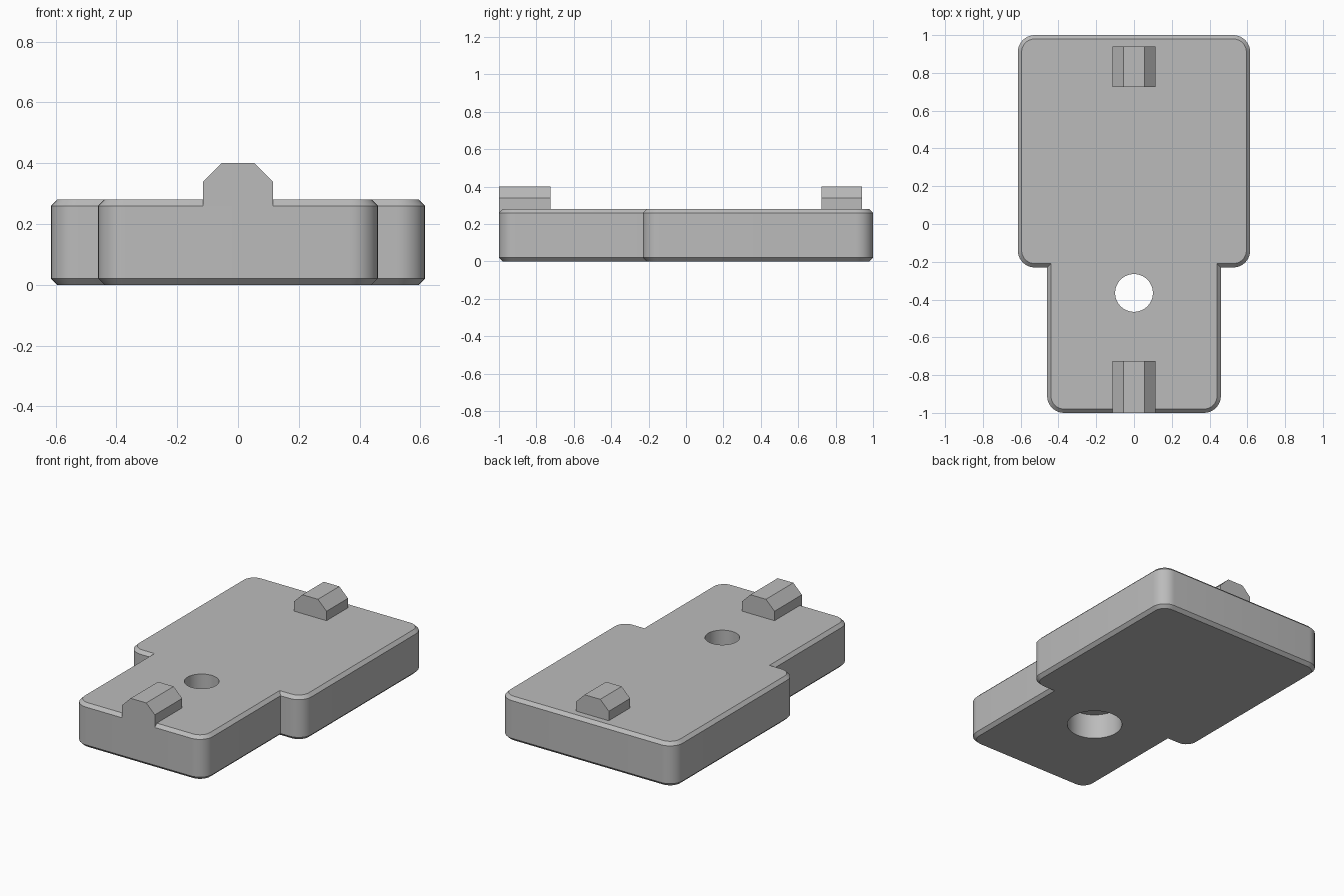
import bpy, bmesh
from math import sin, cos, pi

cube = bpy.data.objects.get("Cube")
if cube:
    bpy.data.objects.remove(cube, do_unlink=True)

grey = bpy.data.materials.new("plain grey")
grey.use_nodes = True
COLOUR = (0.5, 0.5, 0.5, 1)
grey.diffuse_color = COLOUR
grey.node_tree.nodes["Principled BSDF"].inputs["Base Color"].default_value = COLOUR

HEIGHT, CHAMFER, RADIUS = 0.28, 0.02, 0.09


def make_object(name, bm):
    bmesh.ops.recalc_face_normals(bm, faces=bm.faces)
    mesh = bpy.data.meshes.new(name)
    bm.to_mesh(mesh)
    bm.free()
    mesh.materials.append(grey)
    obj = bpy.data.objects.new(name, mesh)
    bpy.context.collection.objects.link(obj)
    return obj


def prism(points, offset):
    """Extrude a closed outline along an offset vector."""
    bm = bmesh.new()
    face = bm.faces.new([bm.verts.new(p) for p in points])
    new = bmesh.ops.extrude_face_region(bm, geom=[face])["geom"]
    bmesh.ops.translate(bm, vec=offset,
                        verts=[v for v in new if isinstance(v, bmesh.types.BMVert)])
    return bm


def corner(cx, cy, start, steps=10):
    """Quarter-circle corner, counterclockwise from the start angle."""
    angles = [start + pi / 2 * i / steps for i in range(steps + 1)]
    return [(cx + RADIUS * cos(a), cy + RADIUS * sin(a)) for a in angles]


# Stepped plate: narrow front, wide back, square inner corners
wide, narrow, step_y = 0.615, 0.46, -0.23
right_half = (corner(narrow - RADIUS, -1 + RADIUS, -pi / 2)
              + [(narrow, step_y)]
              + corner(wide - RADIUS, step_y + RADIUS, -pi / 2)
              + corner(wide - RADIUS, 1 - RADIUS, 0))
outline = right_half + [(-x, y) for x, y in reversed(right_half)]
bm = prism([(x, y, 0) for x, y in outline], (0, 0, HEIGHT))
rims = [e for e in bm.edges if abs(e.verts[0].co.z - e.verts[1].co.z) < 1e-5]
bmesh.ops.bevel(bm, geom=rims, offset=CHAMFER, offset_type='OFFSET',
                segments=1, affect='EDGES')
plate = make_object("plate", bm)

# Through hole with a wider counterbore from below
bm = bmesh.new()
profile = [(0, -0.1), (0.163, -0.1), (0.163, 0.16), (0.1, 0.16), (0.1, 0.4), (0, 0.4)]
verts = [bm.verts.new((r, 0, z)) for r, z in profile]
edges = [bm.edges.new(pair) for pair in zip(verts, verts[1:])]
bmesh.ops.spin(bm, geom=verts + edges, cent=(0, 0, 0), axis=(0, 0, 1),
               angle=2 * pi, steps=48)
bmesh.ops.remove_doubles(bm, verts=bm.verts, dist=1e-4)
bmesh.ops.translate(bm, vec=(0, -0.365, 0), verts=bm.verts)
cutter = make_object("hole_cutter", bm)
cutter.hide_render = True

cut = plate.modifiers.new("hole", 'BOOLEAN')
cut.operation = 'DIFFERENCE'
cut.solver = 'EXACT'
cut.object = cutter
bpy.ops.object.select_all(action='DESELECT')
plate.select_set(True)
bpy.context.view_layer.objects.active = plate
bpy.ops.object.modifier_apply(modifier=cut.name)
bpy.data.objects.remove(cutter, do_unlink=True)
bpy.ops.object.shade_smooth_by_angle(angle=pi / 8)

# Chamfered ridges at the front and back
half = [(0.115, HEIGHT - CHAMFER), (0.115, 0.34), (0.055, 0.4)]
ridge = half + [(-x, z) for x, z in reversed(half)]
for name, y0, y1 in (("front_ridge", -1, -0.725), ("back_ridge", 0.725, 0.94)):
    make_object(name, prism([(x, y0, z) for x, z in ridge], (0, y1 - y0, 0)))
